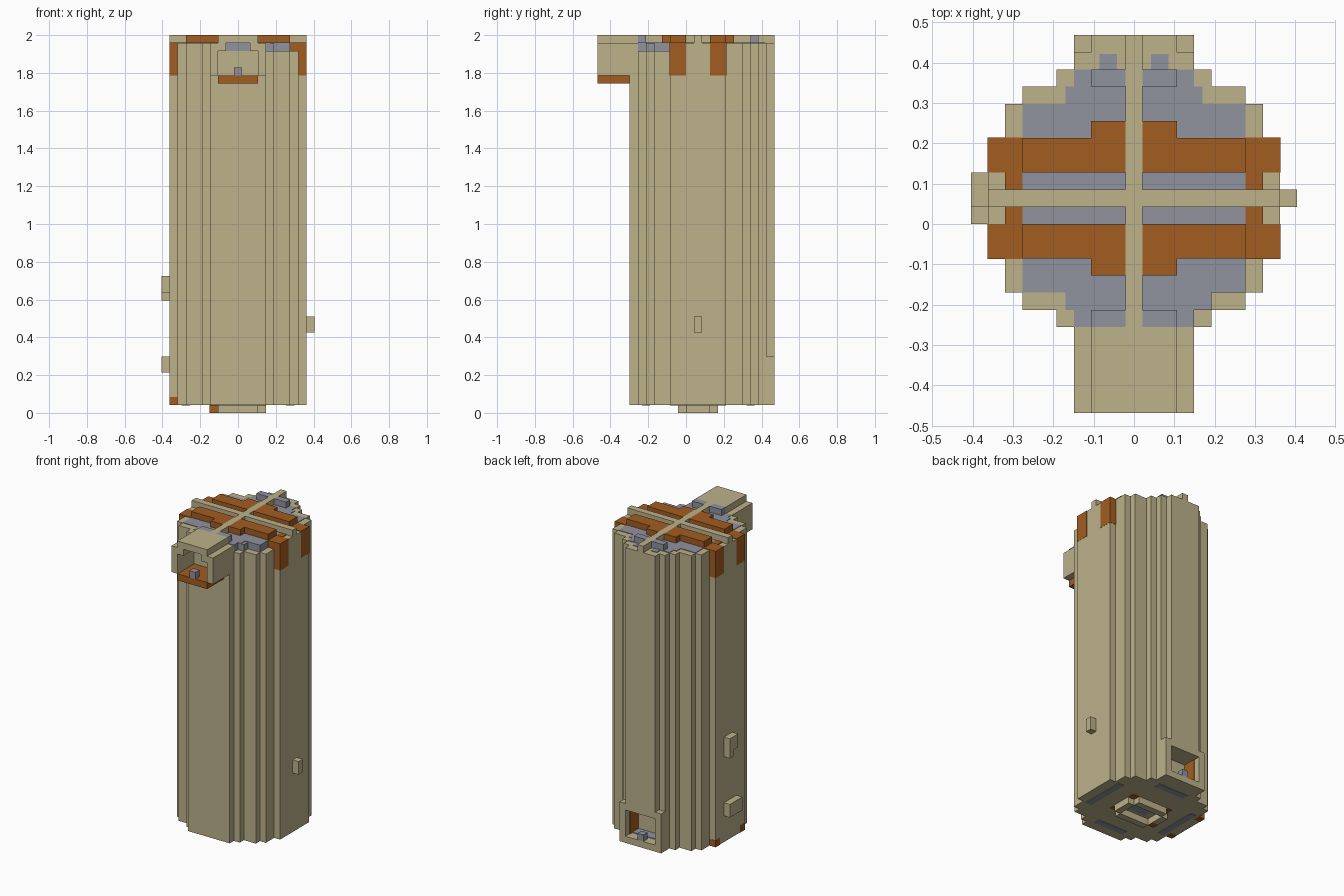
import bpy
import bmesh

cube = bpy.data.objects.get("Cube")
if cube:
    bpy.data.objects.remove(cube)

V = 2 / 47          # one block unit
Y_SHIFT = 1.5       # tower axis sits behind the overall centre


def material(name, rgb):
    m = bpy.data.materials.new(name)
    m.use_nodes = True
    m.diffuse_color = (*rgb, 1)
    m.node_tree.nodes["Principled BSDF"].inputs["Base Color"].default_value = (*rgb, 1)
    return m


TAN = material("sandstone tan", (0.51, 0.445, 0.26))
RUST = material("rust orange", (0.366, 0.109, 0.015))
SLATE = material("slate grey", (0.279, 0.287, 0.342))


def finish(name, bm, mat):
    for v in bm.verts:
        v.co.y += Y_SHIFT
        v.co *= V
    bmesh.ops.recalc_face_normals(bm, faces=bm.faces)
    mesh = bpy.data.meshes.new(name)
    bm.to_mesh(mesh)
    bm.free()
    mesh.materials.append(mat)
    ob = bpy.data.objects.new(name, mesh)
    bpy.context.collection.objects.link(ob)
    return ob


def blocks(name, mat, boxes, mx=False, my=False):
    """Boxes as (x0, x1, y0, y1, z0, z1), optionally mirrored in x and y."""
    bm = bmesh.new()
    for x0, x1, y0, y1, z0, z1 in boxes:
        for sx in ((1, -1) if mx else (1,)):
            for sy in ((1, -1) if my else (1,)):
                for v in bmesh.ops.create_cube(bm, size=1)["verts"]:
                    v.co.x = sx * (x1 if v.co.x > 0 else x0)
                    v.co.y = sy * (y1 if v.co.y > 0 else y0)
                    v.co.z = z1 if v.co.z > 0 else z0
    return finish(name, bm, mat)


def prism(name, mat, outline, z0, z1):
    bm = bmesh.new()
    face = bm.faces.new([bm.verts.new((x, y, z0)) for x, y in outline])
    new = bmesh.ops.extrude_face_region(bm, geom=[face])["geom"]
    for v in new:
        if isinstance(v, bmesh.types.BMVert):
            v.co.z = z1
    return finish(name, bm, mat)


# Stepped round outline: one quarter, mirrored round
quarter = [(3.5, 8.5), (3.5, 7.5), (4.5, 7.5), (4.5, 6.5), (6.5, 6.5),
           (6.5, 5.5), (7.5, 5.5), (7.5, 3.5), (8.5, 3.5)]
front_right = [(x, -y) for x, y in reversed(quarter)]
front_left = [(-x, -y) for x, y in quarter]
back_left = [(-x, y) for x, y in reversed(quarter)]
left_side = front_left + back_left
outline = quarter + front_right + left_side
notch = [(-2.5, 8.5), (-2.5, 6.5), (2.5, 6.5), (2.5, 8.5)]

# Tower shaft, with a recess low at the back and a cut step in the rim
prism("shaft_base", TAN, outline, 1, 2)
prism("shaft_recess", TAN, outline + notch, 2, 6)
prism("shaft", TAN, outline, 6, 45)
prism("shaft_rim", TAN, quarter + [(8.5, -3.5), (0.5, -3.5), (0.5, -8.5)] + left_side, 45, 46)
blocks("back_column", TAN, [(-2.5, 2.5, 8.5, 9.5, 7, 46)])

# Low back doorway
blocks("doorway_frame", TAN, [(-3.5, 3.5, 8.5, 9.5, 1, 2), (-3.5, 3.5, 8.5, 9.5, 6, 7),
                              (-3.5, -2.5, 8.5, 9.5, 2, 6), (2.5, 3.5, 8.5, 9.5, 2, 6)])
blocks("doorway_lining", RUST, [(2.4, 2.5, 6.5, 8.5, 2, 6)], mx=True)
blocks("doorway_floor", SLATE, [(-2.4, 2.4, 6.5, 8, 2, 2.1)])
blocks("doorway_knob", SLATE, [(-.5, .5, 8.5, 9.5, 2, 3)])

# Front hood near the top
blocks("hood_sides", TAN, [(2.5, 3.5, -12.5, -7.5, 42, 46),
                           (1.5, 2.5, -12.5, -8.5, 45, 46)], mx=True)
blocks("hood_roof", TAN, [(-2.5, 2.5, -12.5, -7.5, 46, 47)])
blocks("hood_floor", RUST, [(-2.5, 2.5, -12.5, -8.5, 41, 42)])
blocks("hood_knob", SLATE, [(-.5, .5, -12.5, -11.5, 42, 43)])
blocks("hood_back_panel", SLATE, [(-1.5, 1.5, -8.6, -8.5, 45, 46)])

# Roof surface and raised pieces
blocks("roof_plate", SLATE, [(.5, 6.5, -5.5, 5.5, 46, 46.08),
                             (.5, 4, 5.5, 6.5, 46, 46.08), (.5, 4, -6.5, -5.5, 46, 46.08),
                             (.5, 3.5, 6.5, 7.5, 46, 46.08), (.5, 3.5, -7.5, -6.5, 46, 46.08),
                             (1, 2, 7.5, 8.4, 46, 46.08)], mx=True)
blocks("roof_step", SLATE, [(.5, 6.5, -5.5, -3.5, 45, 46), (.5, 4.5, -6.5, -5.5, 45, 46),
                            (.5, 3.5, -7.5, -6.5, 45, 46)])
blocks("roof_studs", SLATE, [(.5, 2.5, 6.5, 7.5, 46, 47)], mx=True, my=True)
blocks("roof_pads", RUST, [(.5, 6.5, 1.5, 3.5, 46, 47), (.5, 2.5, 3.5, 4.5, 46, 47)],
       mx=True, my=True)
blocks("roof_strips", RUST, [(6.5, 7.5, .5, 1.5, 46, 46.1)], mx=True, my=True)
blocks("rim_caps", RUST, [(6.5, 8.53, 1.5, 3.53, 42, 46.08)], mx=True, my=True)
blocks("roof_beams", TAN, [(-.5, .5, -7.5, 9.5, 46, 47), (-8.5, -.5, -.5, .5, 46, 47),
                           (.5, 8.5, -.5, .5, 46, 47)])

# Side lugs and coloured bottom corners
blocks("side_lugs", TAN, [(8.5, 9.5, -.5, .5, 10, 12), (-9.5, -8.5, -1.5, 1.5, 5, 7),
                          (-9.5, -8.5, .5, 1.5, 14, 17), (-9.5, -8.5, -.5, .5, 15, 17)])
blocks("bottom_corners", RUST, [(-8.53, -7.5, 2.5, 3.53, .98, 2)], my=True)

# Foot ring and painted underside
blocks("foot_ring", TAN, [(2.5, 3.5, -1.5, 1.5, 0, 1), (1.5, 2.5, 1.5, 2.5, 0, 1),
                          (1.5, 2.5, -2.5, -1.5, 0, 1)], mx=True)
blocks("foot_bars", TAN, [(-1.5, 1.5, 1.5, 2.5, 0, 1)], my=True)
blocks("foot_centre", SLATE, [(-1.5, 1.5, -1, 1, .9, 1)])
blocks("foot_marks", RUST, [(2.5, 3.5, 1.5, 2.5, .9, 1)], mx=True, my=True)
blocks("foot_corner", RUST, [(-3.53, -2.5, -1.53, -.5, 0, 1)])
blocks("underside_stripes_side", SLATE, [(6, 7, -3.5, 3.5, .92, 1)], mx=True)
blocks("underside_stripes_end", SLATE, [(-2.5, 2.5, 6, 7, .92, 1)], my=True)
